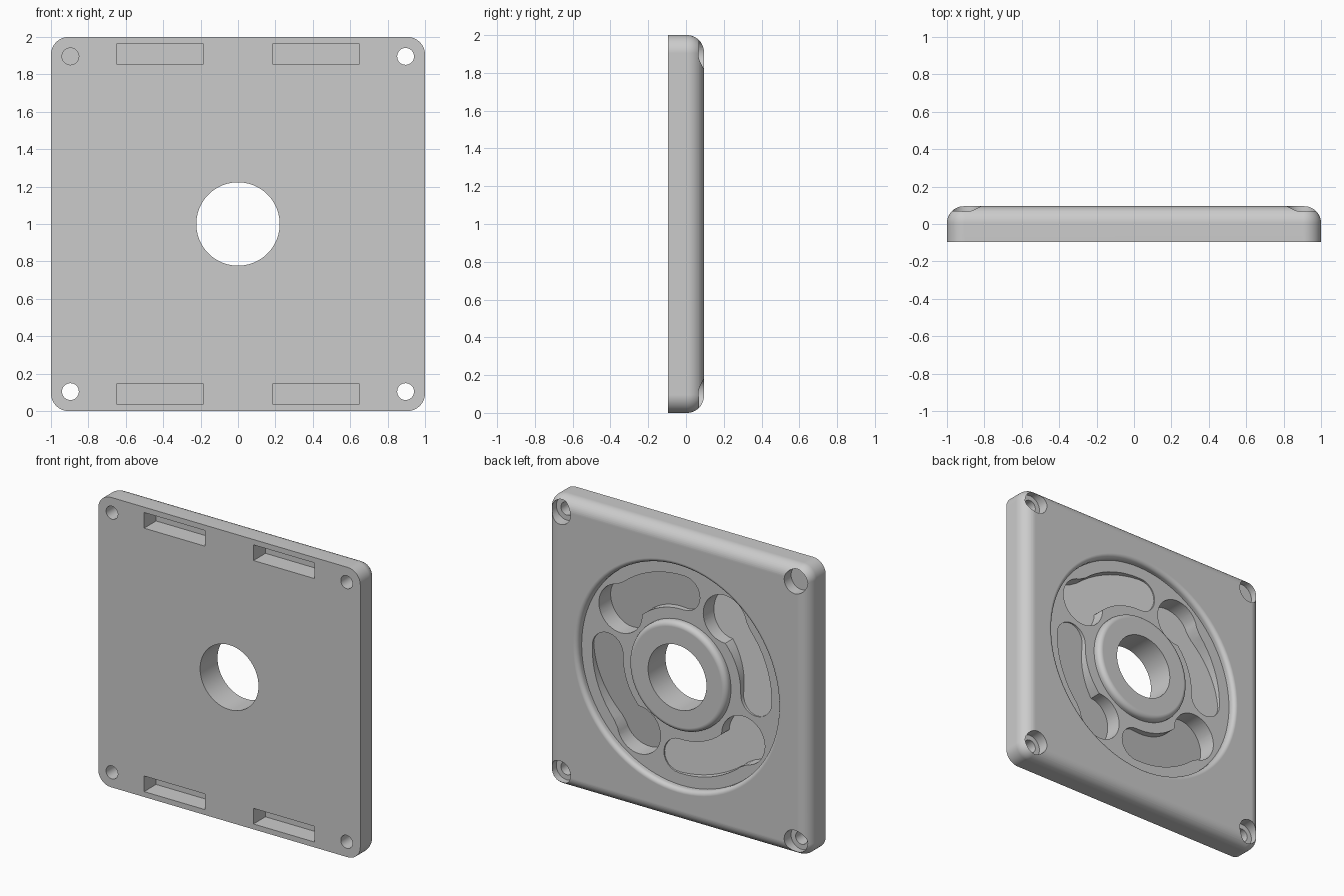
import bpy, bmesh, math
from mathutils import Vector

if "Cube" in bpy.data.objects:
    bpy.data.objects.remove(bpy.data.objects["Cube"])

FRONT, BACK, MID = -0.095, 0.095, 1.0   # plate faces in y, centre height

grey = bpy.data.materials.new("light grey")
grey.use_nodes = True
grey.diffuse_color = (0.6, 0.6, 0.6, 1)
grey.node_tree.nodes["Principled BSDF"].inputs["Base Color"].default_value = (0.6, 0.6, 0.6, 1)


def make_object(name, bm):
    bmesh.ops.remove_doubles(bm, verts=bm.verts, dist=1e-5)
    bmesh.ops.recalc_face_normals(bm, faces=bm.faces)
    mesh = bpy.data.meshes.new(name)
    bm.to_mesh(mesh)
    bm.free()
    mesh.materials.append(grey)
    ob = bpy.data.objects.new(name, mesh)
    bpy.context.scene.collection.objects.link(ob)
    return ob


def loft(name, loops, capped=True):
    """Skin a list of equal closed loops; cap the ends, or join last to first."""
    bm = bmesh.new()
    rings = [[bm.verts.new(p) for p in loop] for loop in loops]
    n = len(rings[0])
    pairs = list(zip(rings, rings[1:]))
    if capped:
        bm.faces.new(rings[0])
        bm.faces.new(rings[-1])
    else:
        pairs.append((rings[-1], rings[0]))
    for a, b in pairs:
        for i in range(n):
            j = (i + 1) % n
            bm.faces.new((a[i], a[j], b[j], b[i]))
    return make_object(name, bm)


def circle(cx, cz, r, y, n=48):
    return [(cx + r * math.cos(2 * math.pi * i / n), y,
             cz + r * math.sin(2 * math.pi * i / n)) for i in range(n)]


def cylinder(name, cx, cz, r, y0, y1, n=48):
    return loft(name, [circle(cx, cz, r, y, n) for y in (y0, y1)])


def box(name, x0, x1, y0, y1, z0, z1):
    return loft(name, [[(x0, y, z0), (x1, y, z0), (x1, y, z1), (x0, y, z1)] for y in (y0, y1)])


def rounded_square(inset, y, radius=0.095, steps=12):
    pts = []
    for q in range(4):
        sx, sz = ((1, 1), (-1, 1), (-1, -1), (1, -1))[q]
        for i in range(steps + 1):
            a = math.pi / 2 * (q + i / steps)
            r = radius - inset
            pts.append((sx * (1 - radius) + r * math.cos(a), y,
                        MID + sz * (1 - radius) + r * math.sin(a)))
    return pts


def cut(target, cutter):
    cutter.hide_render = True
    mod = target.modifiers.new("cut", 'BOOLEAN')
    mod.operation, mod.solver, mod.object = 'DIFFERENCE', 'EXACT', cutter
    bpy.context.view_layer.objects.active = target
    bpy.ops.object.modifier_apply(modifier=mod.name)
    bpy.data.objects.remove(cutter)


# Square plate with a rounded rear edge
F = 0.09
arc = [math.pi / 2 * i / 12 for i in range(13)]
layers = [rounded_square(0, FRONT)]
layers += [rounded_square(F * (1 - math.cos(a)), BACK - F + F * math.sin(a)) for a in arc]
plate = loft("square_plate", layers)

# Ring recess around the central boss, with rounded rims
floor_y, boss_r, wall_r, fb, fw = 0.045, 0.375, 0.765, 0.035, 0.03
steps = [math.pi / 2 * i / 6 for i in range(7)]
profile = [(boss_r - fb, 0.15)]
profile += [(boss_r - fb + fb * math.sin(a), BACK - fb + fb * math.cos(a)) for a in steps]
profile += [(boss_r, floor_y), (wall_r, floor_y)]
profile += [(wall_r + fw - fw * math.cos(a), BACK - fw + fw * math.sin(a)) for a in steps]
profile += [(wall_r + fw, 0.15)]
cut(plate, loft("recess_cutter", [circle(0, MID, r, y, 96) for r, y in profile], capped=False))

# Four curved pockets, each with a wide deep end and a sloping floor
PATH, HALF, WIDE = 0.567, 0.1175, 0.165
START, END = math.radians(-2), math.radians(55)


def pocket_outline():
    """Outline seen from the rear (u right, v up) for the first pocket."""
    def polar(r, a):
        return Vector((r * math.cos(a), r * math.sin(a)))
    tip, head = polar(PATH, START), polar(0.572, END)
    pts = []
    # outer edge of the tail up to the wide end
    for i in range(13):
        p = polar(PATH + HALF, START + (END - START) * i / 12)
        if (p - head).length > WIDE + 0.005:
            pts.append(p)
    # wide end, keeping only the part outside the tail
    for i in range(41):
        p = head + polar(WIDE, END - math.pi / 2 + 2 * math.pi * i / 40)
        inside = abs(p.length - PATH) < HALF and math.atan2(p.y, p.x) < END
        if not inside:
            pts.append(p)
    # inner edge back to the tip, then the round tip
    for i in range(13):
        p = polar(PATH - HALF, END + (START - END) * i / 12)
        if (p - head).length > WIDE + 0.005:
            pts.append(p)
    for i in range(1, 12):
        pts.append(tip + polar(HALF, START + math.pi + math.pi * i / 12))
    return pts


outline = pocket_outline()
mid_a = (START + END) / 2
along = Vector((-math.sin(mid_a), math.cos(mid_a)))
for k in range(4):
    t = k * math.pi / 2
    top, bottom = [], []
    for p in outline:
        u = p.x * math.cos(t) - p.y * math.sin(t)
        v = p.x * math.sin(t) + p.y * math.cos(t)
        depth = 0.065 + 0.06 * p.dot(along) / 0.4
        top.append((-u, 0.07, MID + v))
        bottom.append((-u, floor_y - depth, MID + v))
    cut(plate, loft("pocket_cutter", [bottom, top]))

# Central bore
cut(plate, cylinder("bore_cutter", 0, MID, 0.223, -0.2, 0.2, 72))

# Corner screw holes with counterbores, and front slots
for sx in (-1, 1):
    for sz in (-1, 1):
        x, z = sx * 0.896, MID + sz * 0.896
        cut(plate, cylinder("hole_cutter", x, z, 0.045, -0.2, 0.2, 32))
        cut(plate, cylinder("counterbore_cutter", x, z, 0.08, 0.02, 0.2, 40))
        xs = sorted((sx * 0.185, sx * 0.65))
        zs = sorted((MID + sz * 0.855, MID + sz * 0.963))
        cut(plate, box("slot_cutter", *xs, -0.2, FRONT + 0.13, *zs))

# Smooth rounded areas, crisp edges
bpy.ops.object.select_all(action='DESELECT')
plate.select_set(True)
bpy.context.view_layer.objects.active = plate
bpy.ops.object.shade_smooth_by_angle(angle=math.radians(30))
weighted = plate.modifiers.new("weighted normals", 'WEIGHTED_NORMAL')
weighted.keep_sharp = True
